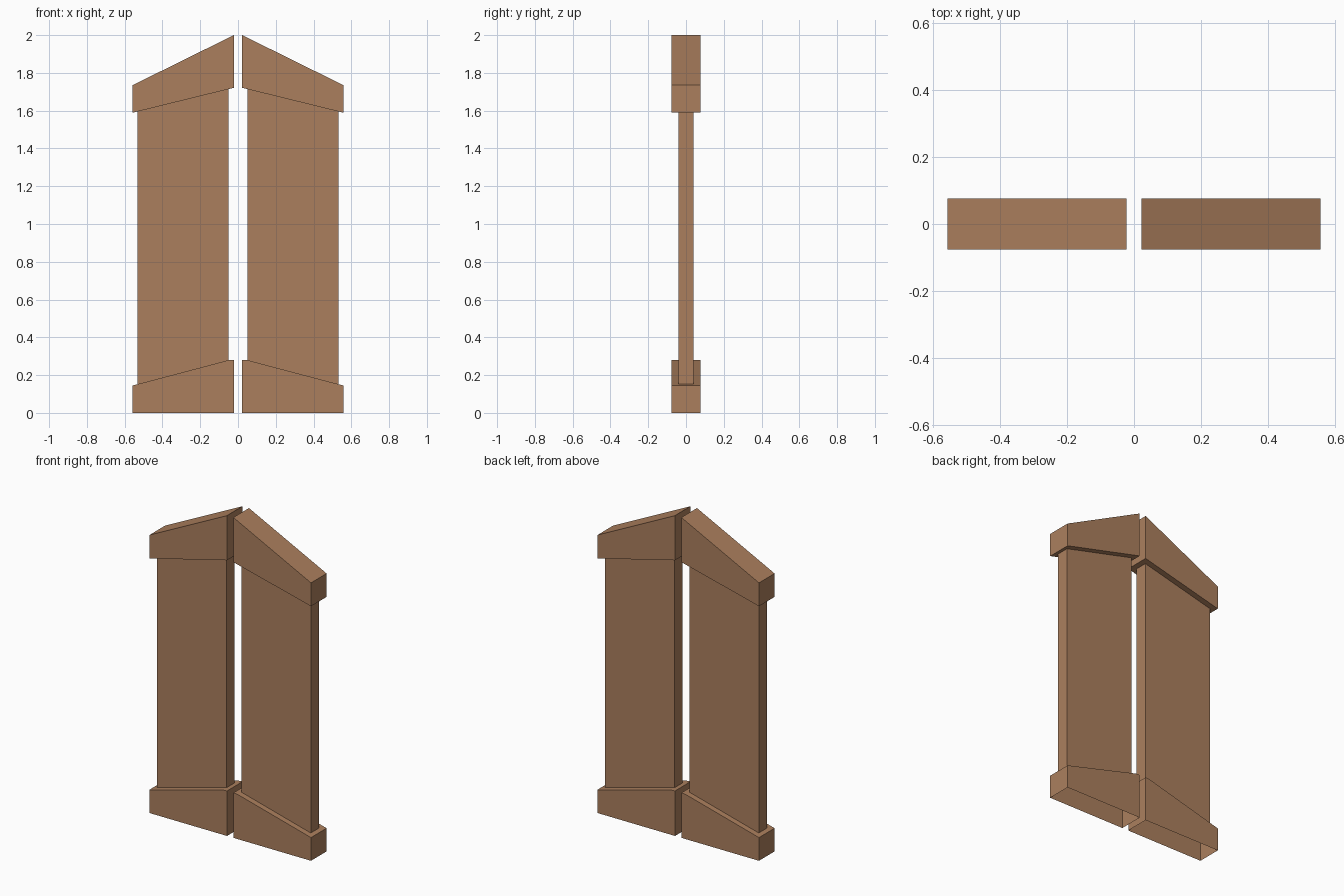
import bpy, bmesh

if "Cube" in bpy.data.objects:
    bpy.data.objects.remove(bpy.data.objects["Cube"])

wood = bpy.data.materials.new("warm_brown_wood")
wood.diffuse_color = (0.41, 0.213, 0.111, 1)
wood.use_nodes = True
wood.node_tree.nodes["Principled BSDF"].inputs["Base Color"].default_value = wood.diffuse_color


def prism(name, profile, half_depth, is_open):
    """Extrude an x-z profile along y; drop faces that are open in the model."""
    bm = bmesh.new()
    front = bm.faces.new([bm.verts.new((x, -half_depth, z)) for x, z in profile])
    ext = bmesh.ops.extrude_face_region(bm, geom=[front], use_keep_orig=True)
    for v in ext["geom"]:
        if isinstance(v, bmesh.types.BMVert):
            v.co.y = half_depth
    bmesh.ops.recalc_face_normals(bm, faces=bm.faces[:])
    bm.normal_update()
    gone = [f for f in bm.faces if is_open(f)]
    bmesh.ops.delete(bm, geom=gone, context='FACES_ONLY')
    me = bpy.data.meshes.new(name)
    bm.to_mesh(me)
    bm.free()
    me.materials.append(wood)
    ob = bpy.data.objects.new(name, me)
    bpy.context.collection.objects.link(ob)


IN, OUT = 0.022, 0.558      # ends of the rails
P_IN, P_OUT = 0.051, 0.531  # edges of the panels

for side, s in (("left", -1), ("right", 1)):
    # bottom rail: sloped top, hollow underneath
    prism(side + "_bottom_rail",
          [(s * IN, 0), (s * OUT, 0), (s * OUT, 0.145), (s * P_IN, 0.279), (s * IN, 0.281)],
          0.077, lambda f: f.normal.z < -0.9)
    # thin shutter panel, open where it meets the rails
    prism(side + "_panel",
          [(s * P_IN, 0.275), (s * P_OUT, 0.152), (s * P_OUT, 1.596), (s * P_IN, 1.715)],
          0.04, lambda f: abs(f.normal.z) > 0.5)
    # top rail: steep pitched top, gently sloped underside
    prism(side + "_top_rail",
          [(s * IN, 1.721), (s * OUT, 1.589), (s * OUT, 1.735), (s * IN, 2.0)],
          0.077, lambda f: False)
